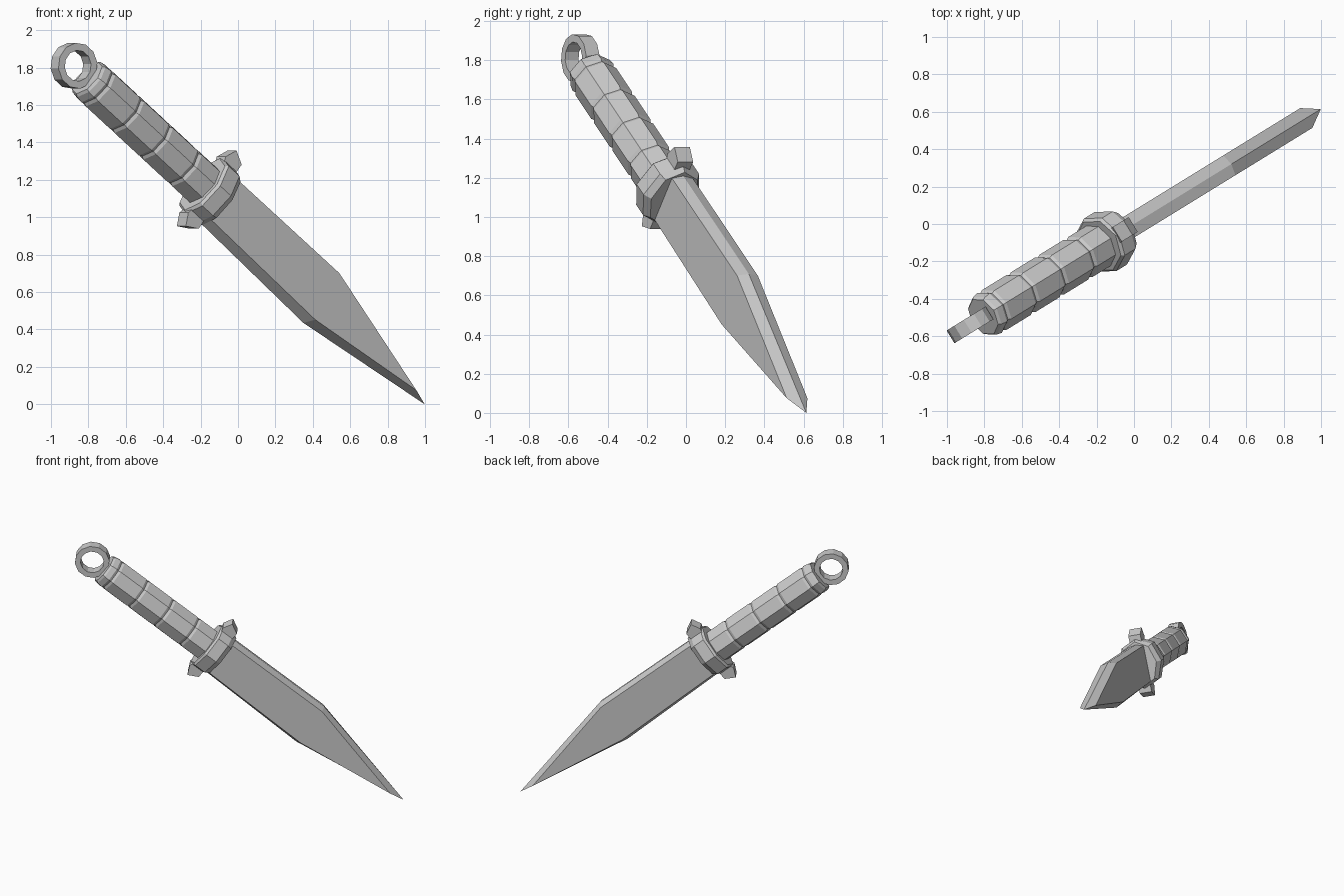
import bpy, bmesh
from math import sin, cos, pi, radians
from mathutils import Matrix, Vector

if "Cube" in bpy.data.objects:
    bpy.data.objects.remove(bpy.data.objects["Cube"])

# Local frame: u along the blade, v across its width, n through its thickness
yaw, dip = radians(31.6), radians(38.2)
h = Vector((cos(yaw), sin(yaw), 0))
z = Vector((0, 0, 1))
U = h * cos(dip) - z * sin(dip)
V = h * sin(dip) + z * cos(dip)
N = Vector((sin(yaw), -cos(yaw), 0))


def P(u, v, n):
    return z + U * u + V * v + N * n


def make(name, rings, closed=False, caps=True):
    """Skin a list of equally long (u, v, n) rings."""
    bm = bmesh.new()
    rows = [[bm.verts.new(P(*p)) for p in r] for r in rings]
    k = len(rows[0])
    for i in range(len(rows) if closed else len(rows) - 1):
        a, b = rows[i], rows[(i + 1) % len(rows)]
        for j in range(k):
            bm.faces.new((a[j], a[(j + 1) % k], b[(j + 1) % k], b[j]))
    if caps and not closed:
        bm.faces.new(rows[0])
        bm.faces.new(rows[-1])
    bmesh.ops.recalc_face_normals(bm, faces=bm.faces[:])
    me = bpy.data.meshes.new(name)
    bm.to_mesh(me)
    bm.free()
    ob = bpy.data.objects.new(name, me)
    bpy.context.collection.objects.link(ob)
    return ob


def octagon(u, rv, rn):
    return [(u, rv * sin(i * pi / 4), rn * cos(i * pi / 4)) for i in range(8)]


# Blade: flat sides, bevelled to a central ridge all the way round
ridge = [(-0.17, 0.148), (0.66, 0.150), (1.54, -0.061), (0.672, -0.190), (-0.17, -0.170)]
flat = [(-0.17, 0.133), (0.655, 0.135), (1.422, -0.058), (0.69, -0.154), (-0.17, -0.138)]
t = 0.062
make("blade", [[(u, v, -t) for u, v in flat],
               [(u, v, 0) for u, v in ridge],
               [(u, v, t) for u, v in flat]])

# Handle: octagonal grip with shallow grooves between segments
seams = [-1.135, -0.905, -0.675, -0.445]
stations = [(-1.205, 0.108), (-1.19, 0.119)]
for s in seams:
    stations += [(s - 0.018, 0.125), (s, 0.116), (s + 0.018, 0.125)]
stations += [(-0.25, 0.125)]
make("handle", [octagon(u, r, r) for u, r in stations])

# Guard collar
make("guard_collar", [octagon(*s) for s in
                      [(-0.285, 0.175, 0.15), (-0.27, 0.19, 0.165),
                       (-0.185, 0.19, 0.165), (-0.15, 0.172, 0.135)]])

# Guard prongs, flared towards the handle
prong = [(-0.18, 0.12), (-0.178, 0.218), (-0.25, 0.257), (-0.283, 0.19), (-0.26, 0.12)]
for name, s in (("upper", 1), ("lower", -1)):
    make(name + "_guard_prong", [[(u, v * s, n) for u, v in prong] for n in (-0.046, 0.046)])

# Pommel ring
rings = []
for i in range(12):
    a = 2 * pi * (i + 0.5) / 12
    rings.append([(-1.31 + r * cos(a), r * sin(a), n)
                  for r, n in ((0.083, -0.04), (0.123, -0.04), (0.123, 0.04), (0.083, 0.04))])
make("pommel_ring", rings, closed=True)
